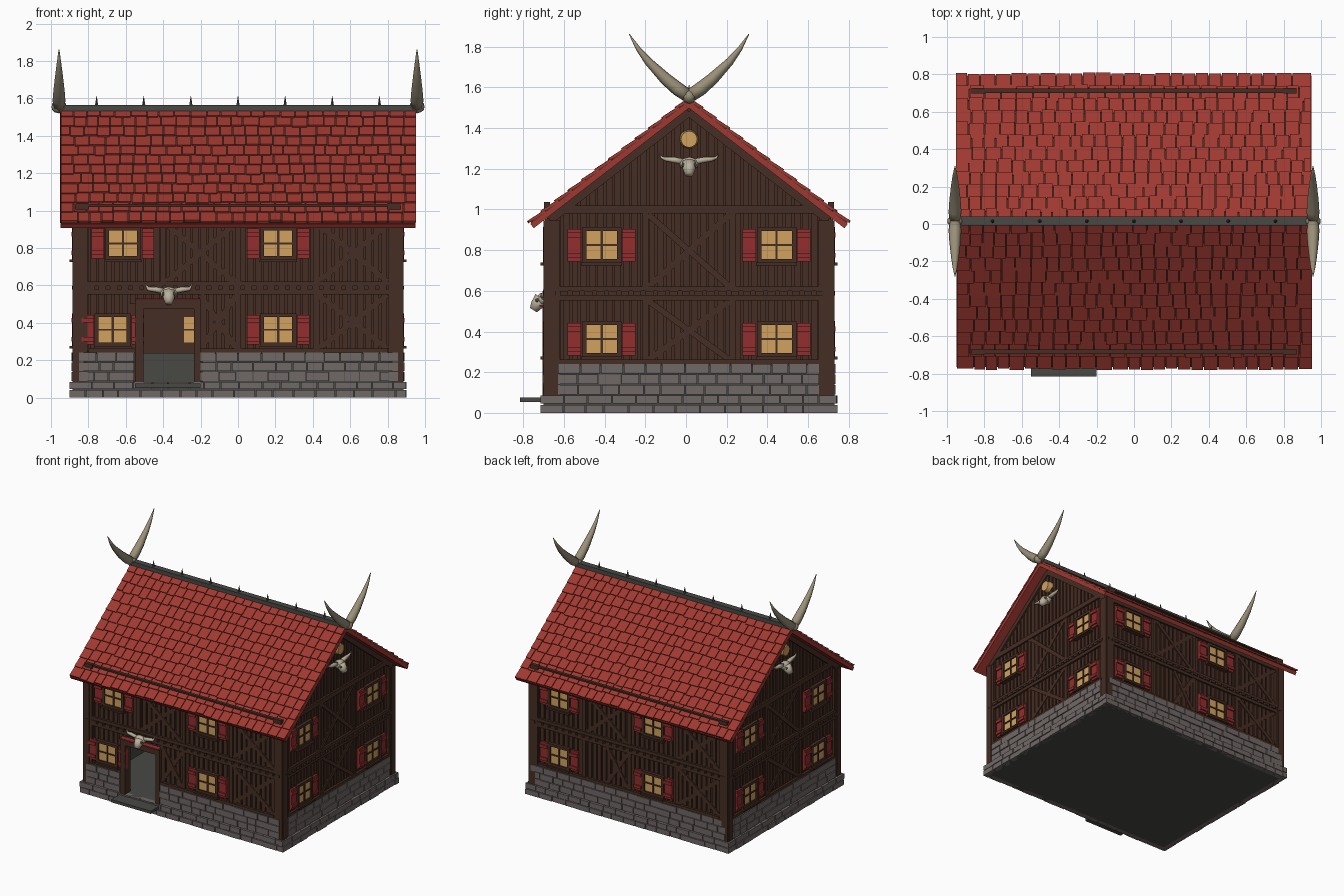
import bpy, bmesh, math, random
from mathutils import Matrix, Vector

random.seed(4)
if "Cube" in bpy.data.objects:
    bpy.data.objects.remove(bpy.data.objects["Cube"])

CY = 0.015                       # house centre line in y
RIDGE, PITCH, SLOPE = 1.555, math.radians(37.7), 1.0
T, R = Matrix.Translation, Matrix.Rotation


def material(name, *rgb):
    lin = [((c / 255 + 0.055) / 1.055) ** 2.4 for c in rgb] + [1]
    m = bpy.data.materials.new(name)
    m.use_nodes = True
    m.diffuse_color = lin
    m.node_tree.nodes["Principled BSDF"].inputs["Base Color"].default_value = lin
    return m


ROOF = material("roof red", 160, 57, 49)
SHUT = material("shutter red", 146, 46, 45)
WOOD = material("dark timber", 69, 45, 35)
STONE = material("stone grey", 112, 104, 102)
SLATE = material("dark slate", 72, 73, 69)
AMBER = material("amber glow", 210, 162, 95)
BONE = material("bone", 186, 176, 154)
HORN = material("horn", 154, 144, 120)


class Part:
    """Collects primitives into one mesh object."""
    def __init__(self, name, mat):
        self.name, self.mat, self.bm = name, mat, bmesh.new()

    def box(self, m, x0, x1, y0, y1, z0, z1):
        c = T(((x0 + x1) / 2, (y0 + y1) / 2, (z0 + z1) / 2))
        s = Matrix.Diagonal((x1 - x0, y1 - y0, z1 - z0, 1))
        bmesh.ops.create_cube(self.bm, size=1, matrix=m @ c @ s)

    def panel(self, m, u0, u1, z0, z1, o0, o1):
        self.box(m, u0, u1, -o1, -o0, z0, z1)

    def bar(self, m, a, b, width, o0, o1):
        d = Vector(b) - Vector(a)
        mid = (Vector(a) + Vector(b)) / 2
        turn = m @ T((mid.x, 0, mid.y)) @ R(-math.atan2(d.y, d.x), 4, 'Y')
        self.panel(turn, -d.length / 2, d.length / 2, -width / 2, width / 2, o0, o1)

    def cone(self, m, r1, r2, depth, sides=8):
        bmesh.ops.create_cone(self.bm, cap_ends=True, segments=sides, radius1=r1,
                              radius2=r2, depth=depth, matrix=m)

    def ball(self, m, centre, size):
        bmesh.ops.create_icosphere(self.bm, subdivisions=2, radius=1,
                                   matrix=m @ T(centre) @ Matrix.Diagonal((*size, 1)))

    def tube(self, m, pts, radii, sides=8):
        pts, last = [Vector(p) for p in pts], None
        for i, p in enumerate(pts):
            d = pts[min(i + 1, len(pts) - 1)] - pts[max(i - 1, 0)]
            rot = d.to_track_quat('Z', 'Y').to_matrix().to_4x4()
            ring = [self.bm.verts.new(m @ T(p) @ rot @ Vector((radii[i] * math.cos(a), radii[i] * math.sin(a), 0)))
                    for a in (math.tau * k / sides for k in range(sides))]
            for k in range(sides if last else 0):
                j = (k + 1) % sides
                self.bm.faces.new((last[k], last[j], ring[j], ring[k]))
            if i in (0, len(pts) - 1):
                self.bm.faces.new(ring)
            last = ring

    def done(self, smooth=False):
        bmesh.ops.recalc_face_normals(self.bm, faces=self.bm.faces)
        me = bpy.data.meshes.new(self.name)
        self.bm.to_mesh(me)
        self.bm.free()
        me.materials.append(self.mat)
        if smooth:
            me.shade_smooth()
        bpy.context.scene.collection.objects.link(bpy.data.objects.new(self.name, me))


I = T((0, CY, 0))
# Wall frames: local x runs along the wall, local -y points outward
HALF = {"front": 0.685, "right": 0.855, "back": 0.685, "left": 0.855}
SIDES = {n: I @ R(k * math.pi / 2, 4, 'Z') @ T((0, -h, 0)) for k, (n, h) in enumerate(HALF.items())}
DOOR = (-0.55, -0.2)


def roof_under(u):
    return RIDGE - 0.055 - abs(u) * math.tan(PITCH)


# Foundation, floor and step
base = Part("foundation", SLATE)
base.box(I, -0.885, 0.885, -0.715, 0.715, 0, 0.085)
for n, m in SIDES.items():
    if n != "front":
        base.panel(m, -HALF["right" if n == "back" else "front"] + 0.03,
                   HALF["right" if n == "back" else "front"] - 0.03, 0.08, 0.24, -0.045, -0.02)
base.box(I, -0.55, -0.2, -0.83, -0.7, 0.053, 0.075)
base.done()

# Stone courses
bricks, mortar = Part("stone_courses", STONE), Part("mortar", SLATE)


def course(m, u0, u1, z0, z1, o):
    u = u0
    while u < u1 - 0.001:
        w = random.uniform(0.075, 0.125)
        e = u1 if u1 - u - w < 0.05 else u + w
        bricks.panel(m, u, e - 0.005, z0, z1 - 0.005, 0, o + random.uniform(-0.003, 0.003))
        u = e


for n, m in SIDES.items():
    long = n in ("front", "back")
    edge = 0.9 if long else 0.73
    for i in range(2):
        course(m, -edge, edge, i * 0.045, i * 0.045 + 0.045, 0.043)
    spans = {"front": [(-0.85, DOOR[0]), (DOOR[1], 0.86)], "back": [(-0.86, 0.86)]}.get(n, [(-0.645, 0.645)])
    for a, b in spans:
        mortar.panel(m, a + 0.01, b - 0.01, 0.08, 0.235, 0, 0.022)
        for i in range(3):
            course(m, a, b, 0.09 + i * 0.052, 0.142 + i * 0.052, 0.032)
bricks.done()
mortar.done()

# Wall shell with the open doorway, and the upper floor
shell = Part("wall_shell", WOOD)
shell.panel(SIDES["front"], -0.855, DOOR[0] + 0.03, 0.08, 0.95, -0.03, 0)
shell.panel(SIDES["front"], DOOR[1] - 0.03, 0.855, 0.08, 0.95, -0.03, 0)
shell.panel(SIDES["front"], *DOOR, 0.49, 0.95, -0.03, 0)
shell.panel(SIDES["back"], -0.855, 0.855, 0.08, 0.95, -0.03, 0)
shell.box(I, -0.84, 0.84, -0.67, 0.67, 0.57, 0.6)
for n in ("left", "right"):
    outline = [(-0.685, 0.08), (0.685, 0.08), (0.685, roof_under(0.685)), (0, roof_under(0)), (-0.685, roof_under(0.685))]
    f = shell.bm.faces.new([shell.bm.verts.new(SIDES[n] @ Vector((u, 0, z))) for u, z in outline])
    g = bmesh.ops.extrude_face_region(shell.bm, geom=[f])["geom"]
    inward = SIDES[n].to_3x3() @ Vector((0, 0.03, 0))
    bmesh.ops.translate(shell.bm, vec=inward, verts=[v for v in g if isinstance(v, bmesh.types.BMVert)])
shell.done()

# Vertical planks, beams, posts and cross braces
planks, frame = Part("wall_planks", WOOD), Part("timber_frame", WOOD)
for n, m in SIDES.items():
    long = n in ("front", "back")
    w, top = (0.83, 0.94) if long else (0.66, 0.98)
    u = -w
    while u < w:
        in_door = n == "front" and DOOR[0] - 0.03 < u < DOOR[1]
        planks.panel(m, u, u + 0.031, 0.5 if in_door else 0.245, 0.56, 0, 0.009)
        planks.panel(m, u, u + 0.031, 0.61, min(top, roof_under(u) if not long else top), 0, 0.009)
        if not long and roof_under(u) > 1.05:
            planks.panel(m, u, u + 0.031, 1.0, min(roof_under(u), roof_under(u + 0.031)), 0, 0.009)
        u += 0.042
    full = 0.885 if long else 0.715
    for z0, z1, o in ((0.552, 0.577, 0.024), (0.598, 0.622, 0.024)):
        frame.panel(m, -full, full, z0, z1, 0, o)
    for i in range(int(full * 2 / 0.06)):
        u = -full + 0.02 + i * 0.06
        frame.panel(m, u, u + 0.04, 0.577, 0.598, 0, 0.032)
    for s in (-1, 1):
        frame.panel(m, s * (full - 0.04) - 0.04, s * (full - 0.04) + 0.04, 0.085, 0.945, -0.03, 0.024)
    if long:
        frame.panel(m, -full, full, 0.925, 0.955, 0, 0.022)
        posts, braces = (-0.4, 0, 0.42), {0: [(-0.2, -0.01), (0.43, 0.8)], 1: [(-0.38, -0.02), (0.43, 0.8)]}
        sills = [(-0.8, DOOR[0]), (DOOR[1], 0.8)] if n == "front" else [(-0.8, 0.8)]
    else:
        frame.panel(m, -0.645, 0.645, 0.98, 1.02, 0, 0.022)
        posts, braces = (-0.215, 0.215), {0: [(-0.2, 0.2)], 1: [(-0.2, 0.2)]}
        sills = [(-0.645, 0.645)]
        for s in (-1, 1):
            frame.bar(m, (s * 0.69, roof_under(0.69) - 0.02), (0, roof_under(0) - 0.02), 0.045, 0, 0.022)
    for a, b in sills:
        frame.panel(m, a, b, 0.24, 0.262, 0, 0.026)
    for floor, (lo, hi) in enumerate(((0.25, 0.56), (0.61, 0.935 if long else 0.985))):
        for p in posts:
            if not (n == "front" and floor == 0 and p == -0.4):
                frame.panel(m, p - 0.015, p + 0.015, lo, hi, 0, 0.018)
        for a, b in braces[floor]:
            frame.bar(m, (a, lo + 0.01), (b, hi - 0.01), 0.03, 0, 0.015)
            frame.bar(m, (a, hi - 0.01), (b, lo + 0.01), 0.03, 0, 0.017)
planks.done()
# Door frame
for a, b in ((DOOR[0], -0.505), (-0.235, DOOR[1])):
    frame.panel(SIDES["front"], a, b, 0.08, 0.5, -0.035, 0.036)
frame.panel(SIDES["front"], *DOOR, 0.475, 0.522, -0.035, 0.036)
frame.done()
lintel = Part("door_lintel_cap", SHUT)
lintel.panel(SIDES["front"], -0.545, -0.2, 0.522, 0.531, 0, 0.05)
lintel.done()

# Windows with shutters
glass, sash, shutters = Part("window_glass", AMBER), Part("window_frames", WOOD), Part("shutters", SHUT)
for n, m in SIDES.items():
    for z, us in ((0.363, (-0.67, 0.215)), (0.825, (-0.615, 0.215))):
        if n == "back":
            us = (-0.615, 0.215)
        elif n != "front":
            us = (-0.43, 0.43)
        for u in us:
            w = m @ T((u, 0, z))
            glass.panel(w, -0.078, 0.078, -0.07, 0.07, -0.034, 0.02)
            for s in (-1, 1):
                sash.panel(w, s * 0.086 - 0.011, s * 0.086 + 0.011, -0.088, 0.088, -0.038, 0.032)
                sash.panel(w, -0.097, 0.097, s * 0.078 - 0.01, s * 0.078 + 0.01, -0.038, 0.032)
                shutters.panel(w, s * 0.134 - 0.033, s * 0.134 + 0.033, -0.08, 0.08, 0, 0.024)
                for zz in (-0.05, 0.05):
                    shutters.panel(w, s * 0.134 - 0.033, s * 0.134 + 0.033, zz - 0.012, zz + 0.012, 0, 0.034)
            sash.panel(w, -0.006, 0.006, -0.07, 0.07, -0.037, 0.027)
            sash.panel(w, -0.078, 0.078, -0.005, 0.005, -0.037, 0.027)
            sash.panel(w, -0.1, 0.1, -0.1, -0.086, 0, 0.045)
for p in (glass, sash, shutters):
    p.done()

# Roof slabs, tiles and snow bars
slab, under, tiles = Part("roof_slabs", ROOF), Part("roof_underlay", WOOD), Part("roof_tiles", ROOF)
bars = Part("snow_bars", WOOD)
for turn in (0, math.pi):
    side = I @ R(turn, 4, 'Z') @ T((0, 0, RIDGE))
    m = side @ R(math.pi, 4, 'Z') @ R(-PITCH, 4, 'X')
    slab.box(m, -0.95, 0.95, 0, SLOPE, -0.045, -0.018)
    under.box(m, -0.945, 0.945, 0, SLOPE - 0.005, -0.018, -0.012)
    rows = 12
    for r in range(rows):
        end, x = (r + 1) * SLOPE / rows, -0.952
        while x < 0.951:
            w = random.uniform(0.06, 0.09)
            e = 0.952 if 0.952 - x - w < 0.04 else x + w
            t = m @ T((0, end + random.uniform(-0.006, 0.006), -0.004)) @ R(math.radians(5), 4, 'X')
            tiles.box(t, x, e - 0.005, -0.095, 0, -0.006, 0.006)
            x = e
    bars.box(side, -0.87, 0.87, -0.71, -0.685, -0.532, -0.52)
    for s in (-1, 1):
        bars.box(side, s * 0.835 - 0.035, s * 0.835 + 0.035, -0.712, -0.683, -0.56, -0.518)
for p in (slab, under, tiles, bars):
    p.done()

# Ridge cap with spikes
ridge = Part("ridge_cap", SLATE)
ridge.box(I, -0.955, 0.955, -0.024, 0.024, RIDGE - 0.03, RIDGE + 0.01)
for i in range(-3, 4):
    ridge.cone(I @ T((i * 0.252, 0, RIDGE + 0.03)), 0.011, 0.001, 0.055, 6)
ridge.done()

# Large crossed horns on the ridge ends
horns = Part("ridge_horns", HORN)
for x in (-0.957, 0.957):
    horns.ball(I, (x, 0, 1.555), (0.042, 0.035, 0.035))
    for s in (-1, 1):
        path = [(0, 1.555), (0.055, 1.592), (0.115, 1.642), (0.2, 1.727), (0.25, 1.79), (0.294, 1.862)]
        horns.tube(I, [(x, s * y, z) for y, z in path], [0.032, 0.034, 0.03, 0.02, 0.012, 0.002])
horns.done(smooth=True)

# Horned skulls and the round gable lamps
skull, sockets, lamp = Part("skulls", BONE), Part("skull_sockets", SLATE), Part("gable_lamps", AMBER)
for n, u, z, reach in (("front", -0.37, 0.56, 0.125), ("left", 0, 1.225, 0.145), ("right", 0, 1.225, 0.145)):
    m = SIDES[n] @ T((u, -0.03, z))
    skull.ball(m, (0, 0, 0), (0.048, 0.035, 0.033))
    skull.tube(m, [(0, -0.01, 0), (0, -0.035, -0.03), (0, -0.05, -0.055)], [0.038, 0.03, 0.02])
    for s in (-1, 1):
        path = [(0.03, 0.01), (0.07, 0.018), (0.11, 0.022), (reach - 0.01, 0.03), (reach, 0.048)]
        skull.tube(m, [(s * a, 0, b) for a, b in path], [0.017, 0.016, 0.012, 0.007, 0.001], 6)
        sockets.ball(m, (s * 0.026, -0.032, -0.006), (0.011, 0.008, 0.011))
    if n != "front":
        lamp.cone(SIDES[n] @ T((0, -0.02, 1.345)) @ R(math.pi / 2, 4, 'X'), 0.048, 0.04, 0.05, 16)
skull.done(smooth=True)
sockets.done(smooth=True)
lamp.done()
